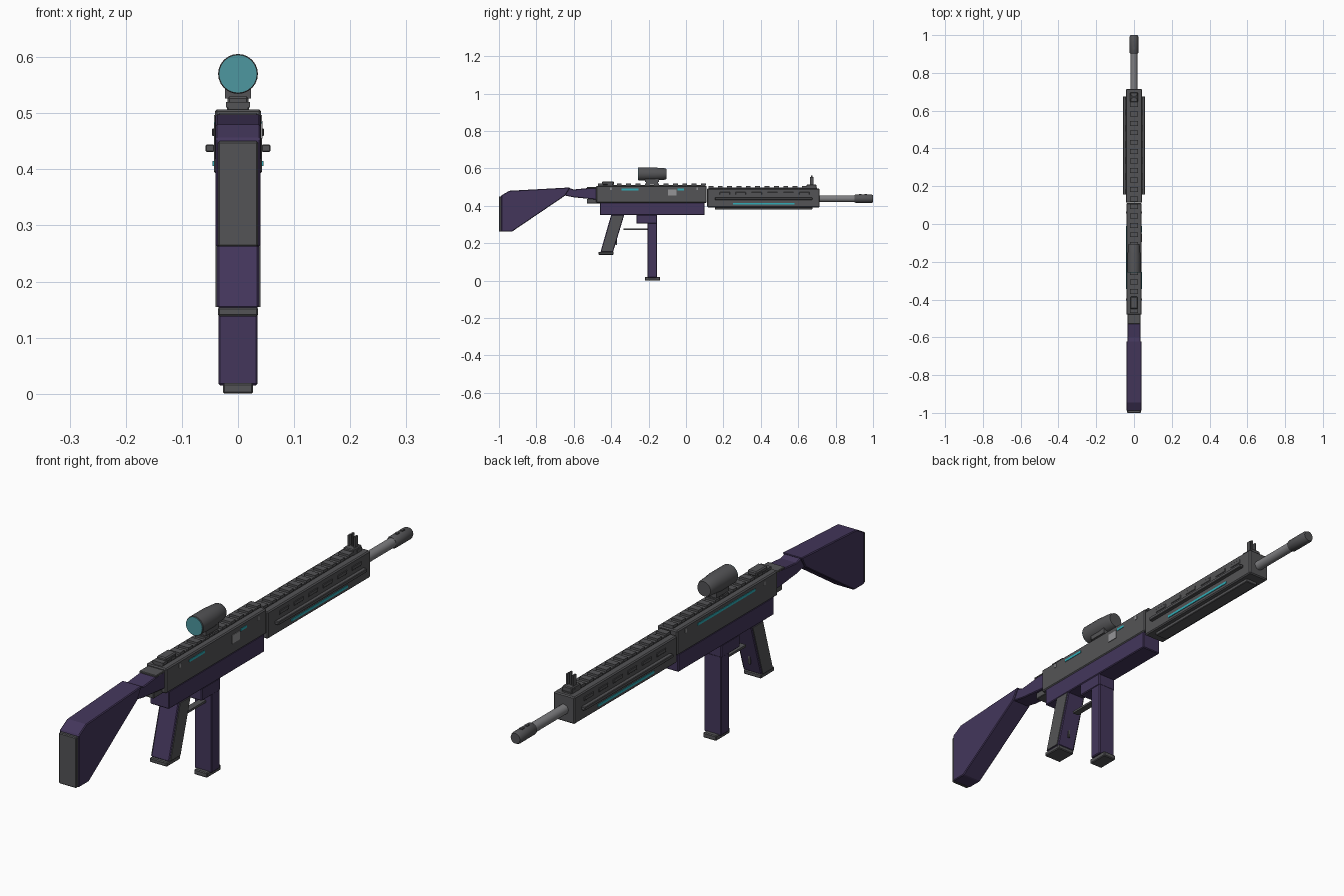
import bpy, bmesh, math
from mathutils import Matrix

if "Cube" in bpy.data.objects:
    bpy.data.objects.remove(bpy.data.objects["Cube"])


def mat(name, rgb):
    m = bpy.data.materials.new(name)
    m.diffuse_color = (*rgb, 1)
    m.use_nodes = True
    m.node_tree.nodes["Principled BSDF"].inputs["Base Color"].default_value = m.diffuse_color
    return m


GRAY = mat("dark gray", (0.088, 0.088, 0.093))
PURPLE = mat("dark purple", (0.057, 0.037, 0.105))
STEEL = mat("barrel steel", (0.21, 0.21, 0.22))
PORT = mat("port gray", (0.30, 0.30, 0.31))
GLOW = mat("cyan strip", (0.03, 0.42, 0.48))
LENS = mat("teal lens", (0.075, 0.31, 0.35))


def finish(name, bm, material, bevel=0.0):
    bmesh.ops.recalc_face_normals(bm, faces=bm.faces[:])
    me = bpy.data.meshes.new(name)
    bm.to_mesh(me)
    bm.free()
    me.materials.append(material)
    ob = bpy.data.objects.new(name, me)
    bpy.context.collection.objects.link(ob)
    if bevel:
        b = ob.modifiers.new("bevel", 'BEVEL')
        b.width, b.segments = bevel, 1
    return ob


def boxes(name, specs, material, bevel=0.0):
    """Boxes given as (x0, x1, y0, y1, z0, z1)."""
    bm = bmesh.new()
    for x0, x1, y0, y1, z0, z1 in specs:
        m = Matrix.Translation(((x0 + x1) / 2, (y0 + y1) / 2, (z0 + z1) / 2))
        m = m @ Matrix.Diagonal((x1 - x0, y1 - y0, z1 - z0, 1))
        bmesh.ops.create_cube(bm, size=1, matrix=m)
    return finish(name, bm, material, bevel)


def box(name, hx, y0, y1, z0, z1, material, bevel=0.0):
    return boxes(name, [(-hx, hx, y0, y1, z0, z1)], material, bevel)


def sides(x0, x1, y0, y1, z0, z1):
    return [(x0, x1, y0, y1, z0, z1), (-x1, -x0, y0, y1, z0, z1)]


def profile(name, pts, x0, x1, material, bevel=0.0):
    """Extrude a side outline of (y, z) points across x."""
    bm = bmesh.new()
    f = bm.faces.new([bm.verts.new((x0, y, z)) for y, z in pts])
    r = bmesh.ops.extrude_face_region(bm, geom=[f])
    for v in r["geom"]:
        if isinstance(v, bmesh.types.BMVert):
            v.co.x = x1
    return finish(name, bm, material, bevel)


def lathe(name, rings, z, material, n=24):
    """Round part along y from (y, radius) rings, with closed ends."""
    bm = bmesh.new()
    loops = [[bm.verts.new((r * math.cos(2 * math.pi * i / n), y,
                            z + r * math.sin(2 * math.pi * i / n)))
              for i in range(n)] for y, r in rings]
    for a, b in zip(loops, loops[1:]):
        for i in range(n):
            j = (i + 1) % n
            bm.faces.new((a[i], a[j], b[j], b[i]))
    bm.faces.new(loops[0])
    bm.faces.new(loops[-1])
    ob = finish(name, bm, material)
    bpy.ops.object.select_all(action='DESELECT')
    ob.select_set(True)
    bpy.context.view_layer.objects.active = ob
    bpy.ops.object.shade_smooth_by_angle(angle=math.radians(35))
    return ob


# Stock
profile("stock", [(-0.988, 0.455), (-0.945, 0.48), (-0.62, 0.498), (-0.645, 0.455),
                  (-0.93, 0.262), (-0.988, 0.262)], -0.04, 0.04, PURPLE, 0.003)
box("butt_plate", 0.036, -1.0, -0.985, 0.262, 0.45, GRAY, 0.003)
profile("stock_neck", [(-0.65, 0.455), (-0.625, 0.495), (-0.60, 0.487), (-0.47, 0.5),
                       (-0.47, 0.432), (-0.60, 0.445)], -0.034, 0.034, PURPLE, 0.003)
box("neck_cover", 0.035, -0.53, -0.475, 0.492, 0.5, GRAY, 0.002)
box("neck_latch", 0.025, -0.53, -0.455, 0.412, 0.437, GRAY, 0.002)

# Receiver
box("upper_receiver", 0.041, -0.48, 0.11, 0.415, 0.507, GRAY, 0.004)
box("lower_receiver", 0.039, -0.46, 0.1, 0.35, 0.417, PURPLE, 0.003)
box("magazine_well", 0.037, -0.265, -0.155, 0.305, 0.352, PURPLE, 0.003)
boxes("ejection_port", [(0.04, 0.0435, -0.095, -0.05, 0.455, 0.486)], PORT)
boxes("receiver_pins", sides(0.04, 0.043, -0.405, -0.395, 0.483, 0.497)
      + sides(0.04, 0.043, 0.055, 0.065, 0.483, 0.497), PORT)
boxes("receiver_light_strips", [
    (0.04, 0.043, -0.345, -0.255, 0.482, 0.491),
    (0.04, 0.043, -0.045, -0.01, 0.482, 0.491),
    (-0.043, -0.04, -0.345, -0.01, 0.482, 0.491)], GLOW)

# Magazine
box("magazine", 0.035, -0.205, -0.155, 0.015, 0.31, PURPLE, 0.003)
box("magazine_base", 0.027, -0.22, -0.138, 0.003, 0.022, GRAY, 0.003).location.z = -0.003

# Grip with side panels
profile("grip", [(-0.40, 0.352), (-0.33, 0.352), (-0.39, 0.153), (-0.457, 0.153)],
        -0.037, 0.037, PURPLE, 0.003)
for name, x in (("grip_panel_left", -0.040), ("grip_panel_right", 0.036)):
    profile(name, [(-0.395, 0.349), (-0.335, 0.349), (-0.394, 0.155), (-0.452, 0.155)],
            x, x + 0.004, GRAY)
box("grip_base", 0.036, -0.468, -0.388, 0.138, 0.154, GRAY, 0.003)
box("trigger_guard", 0.012, -0.335, -0.2, 0.271, 0.279, GRAY)
box("trigger", 0.004, -0.376, -0.37, 0.19, 0.262, GRAY)

# Handguard with rails, vents and light strips
box("handguard", 0.043, 0.113, 0.715, 0.392, 0.492, GRAY, 0.004)
box("lower_rail", 0.025, 0.155, 0.675, 0.38, 0.394, GRAY, 0.002)
boxes("side_rails", sides(0.042, 0.058, 0.155, 0.675, 0.431, 0.444), GRAY, 0.002)
boxes("handguard_vents", [b for i in range(6) for b in
      sides(0.042, 0.046, 0.18 + i * 0.085, 0.235 + i * 0.085, 0.459, 0.473)], GRAY, 0.0015)
boxes("handguard_light_strips", sides(0.042, 0.0455, 0.25, 0.58, 0.406, 0.415), GLOW)

# Toothed top rails
for name, y0, y1, z in (("receiver_rail", -0.47, 0.105, 0.505),
                        ("handguard_rail", 0.12, 0.70, 0.49)):
    n = int((y1 - y0) / 0.05)
    teeth = [(-0.021, 0.021, y0 + i * 0.05, y0 + i * 0.05 + 0.026, z + 0.005, z + 0.015)
             for i in range(n + 1)]
    boxes(name, [(-0.018, 0.018, y0, y1, z - 0.003, z + 0.007)] + teeth, GRAY)

# Iron sights
box("rear_sight", 0.019, -0.45, -0.385, 0.512, 0.53, GRAY, 0.004)
box("front_sight_base", 0.02, 0.645, 0.697, 0.488, 0.514, GRAY, 0.003)
boxes("front_sight_posts", sides(0.009, 0.015, 0.664, 0.681, 0.51, 0.553)
      + [(-0.003, 0.003, 0.668, 0.677, 0.51, 0.562)], GRAY)

# Optic
boxes("optic_mount", [(-0.015, 0.015, -0.215, -0.15, 0.515, 0.532),
                      (-0.023, 0.023, -0.22, -0.145, 0.526, 0.548)], GRAY)
lathe("optic_body", [(-0.255, 0.034), (-0.253, 0.0355), (-0.17, 0.0355), (-0.15, 0.033),
                     (-0.115, 0.031), (-0.105, 0.027)], 0.57, GRAY)
lathe("optic_lens", [(-0.257, 0.0335), (-0.25, 0.0335)], 0.57, LENS)

# Barrel and muzzle
lathe("barrel", [(0.70, 0.018), (0.91, 0.018)], 0.438, STEEL)
lathe("muzzle", [(0.90, 0.019), (0.906, 0.0225), (0.992, 0.0225), (1.0, 0.019)], 0.438, GRAY)
boxes("muzzle_ports", [(-0.006, 0.006, y, y + 0.014, 0.455, 0.463)
                       for y in (0.925, 0.955)], GRAY)
